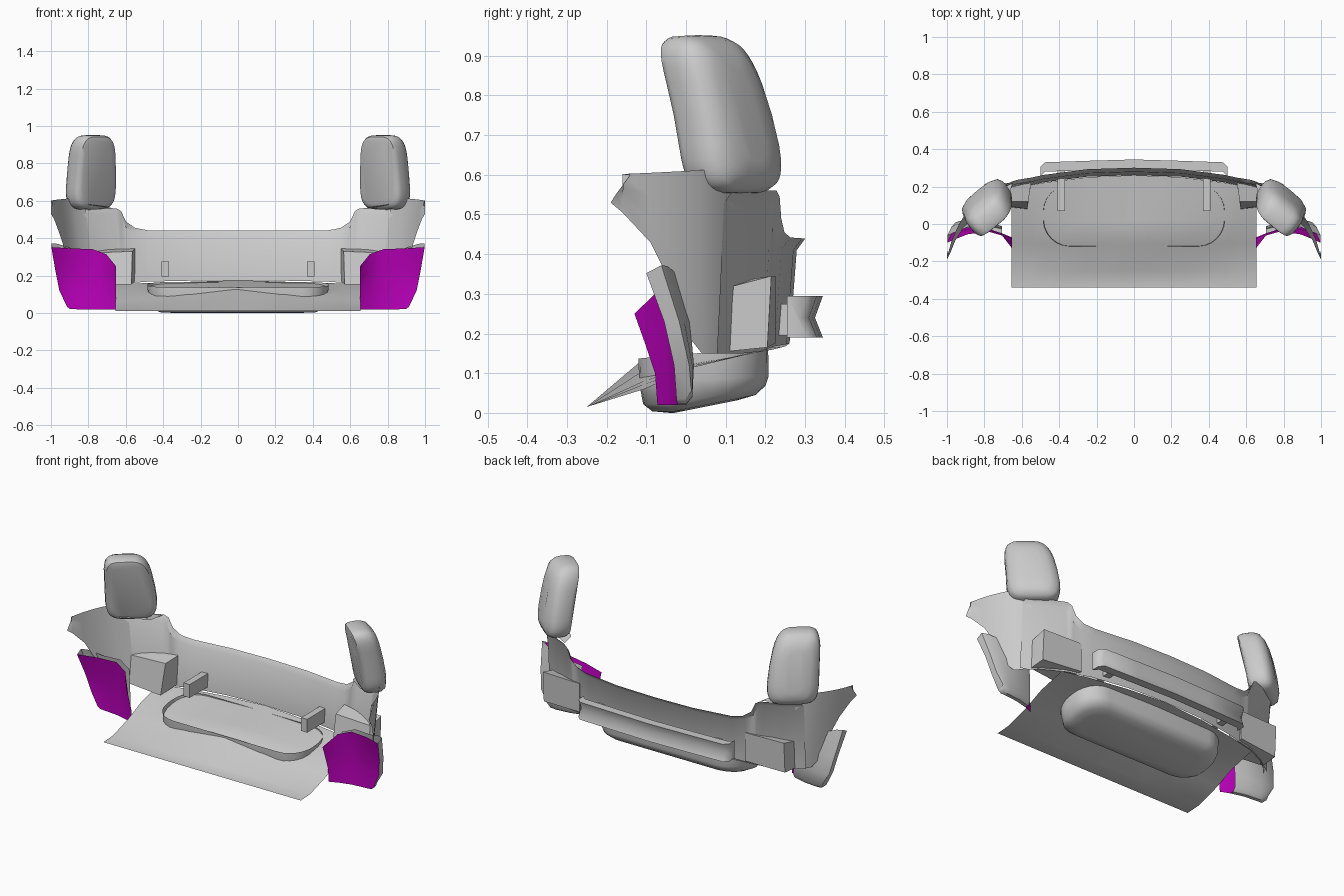
import bpy, bmesh, math

if "Cube" in bpy.data.objects:
    bpy.data.objects.remove(bpy.data.objects["Cube"])


def make(name, verts, faces, mirror=False, smooth=35, color=None):
    me = bpy.data.meshes.new(name)
    me.from_pydata([tuple(v) for v in verts], [], faces)
    bm = bmesh.new()
    bm.from_mesh(me)
    bmesh.ops.remove_doubles(bm, verts=bm.verts, dist=1e-5)
    bmesh.ops.recalc_face_normals(bm, faces=bm.faces)
    bm.to_mesh(me)
    bm.free()
    ob = bpy.data.objects.new(name, me)
    bpy.context.collection.objects.link(ob)
    if color:
        mat = bpy.data.materials.new(name)
        mat.diffuse_color = color
        mat.use_nodes = True
        mat.node_tree.nodes["Principled BSDF"].inputs["Base Color"].default_value = mat.diffuse_color
        me.materials.append(mat)
    bpy.ops.object.select_all(action='DESELECT')
    ob.select_set(True)
    bpy.context.view_layer.objects.active = ob
    bpy.ops.object.shade_smooth_by_angle(angle=math.radians(smooth))
    if mirror:
        ob.modifiers.new("Mirror", 'MIRROR')
    return ob


def loft(rings, closed=False, cap0=False, cap1=False):
    n = len(rings[0])
    verts = [v for r in rings for v in r]
    faces = []
    for i in range(len(rings) - 1):
        for j in range(n if closed else n - 1):
            k = (j + 1) % n
            faces.append((i*n + j, i*n + k, (i+1)*n + k, (i+1)*n + j))
    if cap0:
        faces.append(tuple(range(n)))
    if cap1:
        faces.append(tuple(range((len(rings)-1)*n, len(rings)*n)))
    return verts, faces


def prism(bottom, top):
    return loft([bottom, top], True, True, True)


# Trunk floor: slopes up to the rear, crowned along the centre line, rear edge follows the panel
rows = [(-.34, .01, .01, 0), (-.25, .015, .015, 0), (-.105, .138, .06, 0),
        (.02, .145, .115, 0), (.187, .175, .155, .074)]
rings = []
for y, zc, ze, bow in rows:
    rings.append([(.655 * s, y + bow * (1 - s * s), zc + (ze - zc) * abs(s))
                  for s in (-1, -.84, -.73, -.38, 0, .38, .73, .84, 1)])
make("trunk_floor", *loft(rings), smooth=60)


# Spare wheel well: rounded tray standing proud of the floor
def rounded_rect(hx, y0, y1, r, zfun):
    pts = []
    for cx, cy, a0 in ((hx-r, y1-r, 0), (-hx+r, y1-r, 90), (-hx+r, y0+r, 180), (hx-r, y0+r, 270)):
        for i in range(7):
            a = math.radians(a0 + i*15)
            x, y = cx + r*math.cos(a), cy + r*math.sin(a)
            pts.append((x, y, zfun(y)))
    return pts


def base(y):
    return .2 * max(y + .03, 0)


well = [rounded_rect(.485, -.12, .207, .14, lambda y: .137 + .09*(y + .12)),
        rounded_rect(.48, -.118, .208, .14, lambda y: .075 + .05*(y + .12)),
        rounded_rect(.465, -.108, .2, .13, lambda y: .022 + base(y)),
        rounded_rect(.43, -.085, .175, .11, lambda y: .004 + base(y)),
        rounded_rect(.38, -.04, .13, .08, lambda y: base(y))]
make("spare_wheel_well", *loft(well, True, False, True), smooth=50)

# Rear panel: half path of (x, y, bottom z, top z), mirrored
path = [(0, .283, .175, .44), (.25, .275, .173, .44), (.48, .245, .168, .442), (.55, .23, .162, .455),
        (.6, .222, .16, .49), (.625, .218, .158, .545), (.65, .21, .155, .56), (.75, .165, .15, .56),
        (.85, .1, .15, .56)]
rings = [[(x, y - .022, b), (x, y - .004, t - .03), (x, y + .018, t)] for x, y, b, t in path]
make("rear_panel", *loft(rings), mirror=True)

# Quarter panels: wrap forward from the rear panel
path = [(.82, .122, .15, .615), (.875, .085, .15, .615), (.91, .04, .15, .612), (.93, .008, .19, .61),
        (.95, -.03, .31, .608), (.975, -.09, .43, .605), (.995, -.16, .505, .602)]
rings = []
for x, y, b, t in path:
    rings.append([(x - .05 * (t - z) / .46, y, z) for z in (b, (2*b + t)/3, (b + 2*t)/3, t)])
rings.append([(1.0, -.19, .53), (1.0, -.175, .553), (1.0, -.157, .577), (1.0, -.14, .60)])
make("quarter_panel", *loft(rings), mirror=True)

# Lamp sills closing the gap under each rear lamp
make("lamp_sill", [(.65, .22, .56), (.85, .11, .56), (.86, .09, .61), (.80, .02, .58), (.67, .13, .56)],
     [(0, 1, 2, 3, 4)], mirror=True)


# Rear lamps: pillow shapes turned outwards and leaning forward
def lamp_ring(scale, depth):
    pts = []
    for i in range(36):
        a = 2 * math.pi * i / 36
        c, s = math.cos(a), math.sin(a)
        u = math.copysign(abs(c) ** .47, c) * scale
        v = math.copysign(abs(s) ** .5, s) * (1 - (1 - scale) * .6)
        z = .752 + .2 * v
        h = .133 * (1 - .1 * v) * u
        x = .787 + .8 * h + .6 * depth - .008 * v
        y = .097 - .65 * h + .8 * depth - .048 * v - .018 * v * v
        pts.append((x, y, z))
    return pts


layers = [(.76, -.07), (.91, -.062), (.98, -.042), (1, 0), (.98, .028), (.89, .053), (.62, .07), (.3, .076)]
make("rear_lamp", *loft([lamp_ring(s, d) for s, d in layers], True, True, True), mirror=True, smooth=45)

# Bumper corners: coloured inner face and grey outer shell
cols = [[(.652, -.072, .02), (.652, -.078, .1), (.652, -.105, .18), (.652, -.13, .25)],
        [(.705, -.05, .02), (.705, -.05, .12), (.705, -.055, .23), (.705, -.062, .315)],
        [(.78, -.03, .02), (.78, -.026, .12), (.78, -.03, .23), (.78, -.04, .342)],
        [(.86, -.022, .02), (.87, -.018, .12), (.88, -.028, .23), (.89, -.055, .345)],
        [(.90, -.022, .022), (.935, -.022, .12), (.955, -.042, .23), (.965, -.085, .35)],
        [(.915, -.024, .035), (.955, -.03, .12), (.977, -.055, .23), (.998, -.1, .352)]]
make("bumper_corner_inner", *loft(cols), mirror=True, smooth=60, color=(.5, 0, .5, 1))
rings = []
for i, c in enumerate(cols[1:]):
    lift = .02 if i > 2 else 0
    outer = [(x, y + .038, z + (.02 if j == 0 else lift * (j == 3))) for j, (x, y, z) in enumerate(c)]
    x, y, z = c[0]
    rings.append([(x, y, z), (x, y + .022, z)] + outer)
rings.append([(x, y, z) for x, y, z in (cols[5][0], cols[5][0], cols[5][0], *cols[5][1:])])
make("bumper_corner_shell", *loft(rings), mirror=True, smooth=50)

# Side boxes between floor and quarter panels
b = [(.57, .08, .152), (.80, .105, .155), (.80, .205, .165), (.55, .225, .175)]
t = [(.565, .12, .33), (.80, .12, .32), (.80, .215, .345), (.55, .225, .345)]
make("side_box", *prism(b, t), mirror=True, smooth=20)

# Bumper beam: shallow V groove at the back, bowed across the width
section = [(-.05, .19), (0, .19), (-.02, .24), (0, .295), (-.05, .295)]
stations = [(-.5, .305), (-.475, .33), (-.24, .338), (0, .345), (.24, .338), (.475, .33), (.5, .305)]
rings = [[(x, y + dy, z) for dy, z in section] for x, y in stations]
make("bumper_beam", *loft(rings, True, True, True), smooth=50)

# Beam brackets reaching forward over the floor at beam height
b = [(x, y, .195) for x, y in ((.37, .07), (.41, .07), (.41, .3), (.37, .3))]
t = [(x, y, .275) for x, y, z in b]
make("beam_bracket", *prism(b, t), mirror=True, smooth=15)
